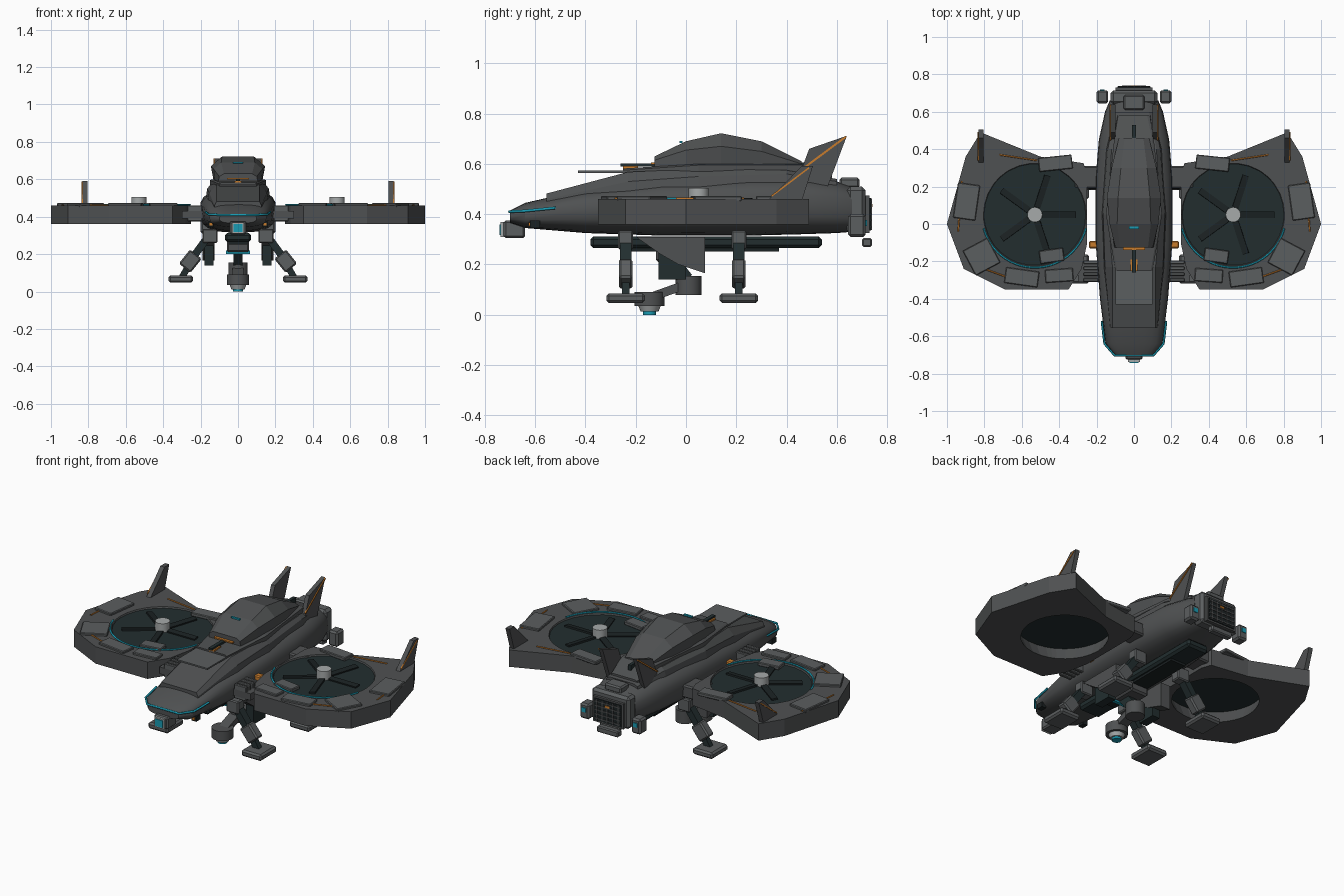
import bpy, bmesh, math
from mathutils import Vector, Matrix

def mat(name, c):
    m = bpy.data.materials.new(name)
    m.diffuse_color = (*c, 1)
    return m

HULL = mat("hull grey", (0.078, 0.082, 0.084))
PANEL = mat("panel grey", (0.105, 0.112, 0.115))
DARK = mat("dark teal", (0.016, 0.027, 0.028))
BLACK = mat("blade black", (0.011, 0.016, 0.017))
SILVER = mat("hub silver", (0.38, 0.40, 0.40))
CYAN = mat("cyan glow", (0.01, 0.33, 0.45))
ORANGE = mat("orange trim", (0.58, 0.20, 0.025))

def finish(bm, name, m, bevel=0, smooth=False):
    bmesh.ops.recalc_face_normals(bm, faces=bm.faces)
    me = bpy.data.meshes.new(name)
    bm.to_mesh(me)
    bm.free()
    me.materials.append(m)
    ob = bpy.data.objects.new(name, me)
    bpy.context.collection.objects.link(ob)
    if bevel:
        mod = ob.modifiers.new("bevel", 'BEVEL')
        mod.width, mod.segments = bevel, 1
    if smooth:
        bpy.ops.object.select_all(action='DESELECT')
        ob.select_set(True)
        bpy.context.view_layer.objects.active = ob
        bpy.ops.object.shade_smooth_by_angle(angle=math.radians(30))
    return ob

def box(name, c, size, m, rot=None, bevel=0.0):
    bm = bmesh.new()
    bmesh.ops.create_cube(bm, size=1, matrix=Matrix.Translation(c)
                          @ (rot or Matrix()) @ Matrix.Diagonal((*size, 1)))
    return finish(bm, name, m, bevel)

def span(name, x, y, z, m, bevel=0.0):
    # box from three (low, high) ranges
    return box(name, [sum(r) / 2 for r in (x, y, z)], [abs(r[1] - r[0]) for r in (x, y, z)], m, None, bevel)

def beam(name, a, b, w, d, m, bevel=0.0):
    a, b = Vector(a), Vector(b)
    rot = (b - a).to_track_quat('Z', 'Y').to_matrix().to_4x4()
    return box(name, (a + b) / 2, (w, d, (b - a).length), m, rot, bevel)

def disc(name, c, r, h, m, n=24, r2=None):
    bm = bmesh.new()
    bmesh.ops.create_cone(bm, cap_ends=True, segments=n, radius1=r, radius2=r2 or r,
                          depth=h, matrix=Matrix.Translation(c))
    return finish(bm, name, m, smooth=n > 16)

def loft(name, rings, m, smooth=False):
    bm = bmesh.new()
    vs = [[bm.verts.new(p) for p in r] for r in rings]
    n = len(vs[0])
    for a, b in zip(vs, vs[1:]):
        for i in range(n):
            bm.faces.new((a[i], a[(i + 1) % n], b[(i + 1) % n], b[i]))
    bm.faces.new(vs[0])
    bm.faces.new(vs[-1])
    return finish(bm, name, m, 0, smooth)

def prism(name, x0, x1, prof, m):
    return loft(name, [[(x, y, z) for y, z in prof] for x in (x0, x1)], m)

def tube(name, pts, r, m):
    cu = bpy.data.curves.new(name, 'CURVE')
    cu.dimensions, cu.bevel_depth, cu.bevel_resolution = '3D', r, 1
    sp = cu.splines.new('POLY')
    sp.points.add(len(pts) - 1)
    for p, q in zip(sp.points, pts):
        p.co = (*q, 1)
    cu.materials.append(m)
    bpy.context.collection.objects.link(bpy.data.objects.new(name, cu))

def oval(y, w, zb, zt, n=24, e=0.72):
    def f(t):
        return math.copysign(abs(t) ** e, t)
    zm, h = (zb + zt) / 2, (zt - zb) / 2
    return [(w * f(math.cos(a)), y, zm + h * f(math.sin(a)))
            for a in (math.tau * i / n for i in range(n))]

# fuselage
loft("fuselage", [oval(*s) for s in [
    (-0.70, 0.10, 0.365, 0.415), (-0.64, 0.152, 0.345, 0.445), (-0.40, 0.182, 0.325, 0.50),
    (-0.10, 0.205, 0.315, 0.535), (0.25, 0.205, 0.315, 0.55), (0.45, 0.188, 0.32, 0.55),
    (0.60, 0.155, 0.325, 0.53), (0.66, 0.13, 0.33, 0.51)]], HULL, True)

def hexa(y, wb, zb, wm, zm, wt, zt):
    half = [(wb, zb), (wm, zm), (wt, zt)]
    return [(x, y, z) for x, z in half] + [(-x, y, z) for x, z in reversed(half)]

# raised spine deck and canopy
loft("spine_deck", [hexa(*s) for s in [
    (-0.555, 0.13, 0.42, 0.125, 0.46, 0.115, 0.482), (-0.23, 0.165, 0.46, 0.155, 0.53, 0.115, 0.568),
    (0.05, 0.175, 0.48, 0.165, 0.55, 0.14, 0.58), (0.40, 0.155, 0.49, 0.14, 0.56, 0.12, 0.575),
    (0.60, 0.11, 0.49, 0.10, 0.53, 0.08, 0.54)]], HULL)
loft("canopy_base", [hexa(*s) for s in [
    (-0.25, 0.10, 0.555, 0.10, 0.575, 0.09, 0.582), (0.05, 0.15, 0.57, 0.15, 0.595, 0.14, 0.60),
    (0.46, 0.105, 0.56, 0.105, 0.595, 0.095, 0.60), (0.58, 0.09, 0.53, 0.085, 0.55, 0.07, 0.555)]], HULL)
loft("canopy", [hexa(*s) for s in [
    (-0.125, 0.105, 0.59, 0.10, 0.615, 0.075, 0.63), (0.00, 0.125, 0.59, 0.13, 0.655, 0.09, 0.69),
    (0.14, 0.13, 0.59, 0.145, 0.67, 0.085, 0.722), (0.30, 0.115, 0.59, 0.12, 0.65, 0.07, 0.69),
    (0.46, 0.08, 0.59, 0.08, 0.60, 0.05, 0.61)]], HULL)
box("canopy_light", (0, -0.02, 0.688), (0.055, 0.012, 0.008), CYAN)
span("canopy_trim", (-0.06, 0.06), (-0.14, -0.125), (0.598, 0.606), ORANGE)
span("rear_slot", (-0.01, 0.01), (0.45, 0.53), (0.57, 0.605), DARK)
span("nose_hatch", (-0.10, 0.10), (-0.43, -0.24), (0.564, 0.573), PANEL)
span("probe_base", (-0.02, 0.02), (-0.25, -0.19), (0.573, 0.592), ORANGE)
span("probe", (-0.011, 0.011), (-0.26, -0.12), (0.59, 0.602), DARK)

# nose sensor and wraparound light
span("nose_sensor", (-0.045, 0.045), (-0.725, -0.64), (0.305, 0.375), PANEL, 0.008)
span("nose_lens_rim", (-0.032, 0.032), (-0.737, -0.72), (0.31, 0.368), SILVER)
span("nose_lens", (-0.024, 0.024), (-0.742, -0.735), (0.318, 0.36), CYAN)
arc = [(0.172, -0.52, 0.425), (0.158, -0.64, 0.413), (0.105, -0.702, 0.41)]
tube("nose_light", arc + [(-x, y, z) for x, y, z in reversed(arc)], 0.006, CYAN)

# tail engine block
span("engine_block", (-0.125, 0.125), (0.64, 0.715), (0.32, 0.51), PANEL, 0.015)
span("exhaust_frame", (-0.10, 0.10), (0.71, 0.73), (0.325, 0.475), HULL)
span("exhaust_grille", (-0.088, 0.088), (0.728, 0.735), (0.335, 0.465), BLACK)
for i in range(5):
    t = i / 4 - 0.5
    box("grille_bar", (0, 0.736, 0.40 + t * 0.10), (0.17, 0.006, 0.006), HULL)
    box("grille_post", (t * 0.14, 0.736, 0.40), (0.006, 0.006, 0.125), HULL)
box("exhaust_marker", (0, 0.739, 0.435), (0.03, 0.004, 0.012), ORANGE)
span("tail_top_box", (-0.055, 0.055), (0.61, 0.69), (0.505, 0.545), PANEL, 0.008)
span("tail_lip", (-0.07, 0.07), (0.70, 0.74), (0.27, 0.305), PANEL, 0.006)

# belly keel and sensor turret
span("belly_keel", (-0.07, 0.07), (-0.38, 0.54), (0.265, 0.312), DARK, 0.012)
span("belly_plate", (-0.05, 0.05), (-0.22, 0.37), (0.252, 0.268), BLACK)
span("turret_mount", (-0.06, 0.06), (-0.12, 0.05), (0.21, 0.28), HULL, 0.01)
span("turret_light", (-0.063, 0.063), (-0.11, -0.09), (0.20, 0.22), CYAN)
beam("turret_arm_upper", (0, -0.07, 0.23), (0, 0.0, 0.14), 0.05, 0.06, DARK)
disc("turret_joint", (0, 0.01, 0.117), 0.052, 0.075, HULL)
beam("turret_arm_lower", (0, 0.0, 0.12), (0, -0.14, 0.07), 0.06, 0.035, HULL)
disc("turret_head", (0, -0.145, 0.062), 0.06, 0.056, HULL)
disc("turret_neck", (0, -0.145, 0.024), 0.035, 0.024, SILVER, r2=0.045)
disc("turret_lens", (0, -0.145, 0.007), 0.026, 0.014, CYAN)

# duct outline on the right side, sampled around the fan centre
CX, CY, R = 0.53, 0.05, 0.275
OUT = [(0.25, 0.27), (0.27, 0.325), (0.50, 0.36), (0.82, 0.49), (0.90, 0.36), (1.0, 0.0),
       (0.91, -0.24), (0.69, -0.35), (0.35, -0.35), (0.28, -0.24), (0.25, -0.10)]

def edge_distance(a):
    d = Vector((math.cos(a), math.sin(a)))
    best = 9
    for p, q in zip(OUT, OUT[1:] + OUT[:1]):
        p, e = Vector(p) - Vector((CX, CY)), Vector(q) - Vector(p)
        k = d.cross(e)
        if abs(k) > 1e-9:
            t, u = p.cross(e) / k, p.cross(d) / k
            if t > 0 and -1e-5 <= u <= 1 + 1e-5:
                best = min(best, t)
    return max(best, R + 0.004)

def duct(s):
    angs = sorted({round(math.atan2(y - CY, x - CX) % math.tau, 5) for x, y in OUT}
                  | {round(math.radians(12 * i), 5) for i in range(30)})
    bm = bmesh.new()
    cols = []
    for a in angs:
        o = edge_distance(a)
        ring = [(o, 0.46), (o, 0.36), (0.235, 0.36), (R, 0.46)]
        cols.append([bm.verts.new((s * (CX + r * math.cos(a)), CY + r * math.sin(a), z)) for r, z in ring])
    for i, c in enumerate(cols):
        d = cols[(i + 1) % len(cols)]
        for j in range(4):
            bm.faces.new((c[j], d[j], d[(j + 1) % 4], c[(j + 1) % 4]))
    finish(bm, "fan_duct", HULL)

for s in (1, -1):
    # fan duct, rotor and trim
    duct(s)
    disc("fan_backplate", (s * CX, CY, 0.446), R, 0.012, DARK, 36)
    for i in range(5):
        a = math.tau * i / 5
        box("fan_blade", (s * CX + 0.13 * math.cos(a), CY + 0.13 * math.sin(a), 0.457),
            (0.18, 0.034, 0.01), BLACK, Matrix.Rotation(a, 4, 'Z') @ Matrix.Rotation(0.12, 4, 'X'))
    disc("fan_hub", (s * CX, CY, 0.477), 0.04, 0.055, SILVER)
    tube("duct_light", [(s * (CX + 0.283 * math.cos(a)), CY + 0.283 * math.sin(a), 0.463)
         for a in (math.radians(195 + 6 * i) for i in range(26))], 0.005, CYAN)
    for x, y, w, d, r in [(0.42, 0.325, 0.18, 0.075, -6), (0.895, 0.12, 0.12, 0.19, 8),
                          (0.815, -0.175, 0.15, 0.15, -28), (0.60, -0.285, 0.18, 0.085, 8),
                          (0.40, -0.275, 0.15, 0.07, -4), (0.44, -0.17, 0.13, 0.07, -8)]:
        box("duct_panel", (s * x, y, 0.462), (w, d, 0.022), PANEL,
            Matrix.Rotation(s * math.radians(r), 4, 'Z'), 0.004)
    for a, b in [((0.92, 0.23), (0.94, -0.04)), ((0.80, -0.24), (0.69, -0.28)), ((0.72, 0.37), (0.52, 0.34))]:
        tube("duct_trim", [(s * a[0], a[1], 0.462), (s * b[0], b[1], 0.462)], 0.004, ORANGE)
    # wing roots, ribbed actuators
    span("wing_root", (s * 0.16, s * 0.32), (0.19, 0.31), (0.38, 0.455), HULL, 0.008)
    span("front_root", (s * 0.16, s * 0.30), (-0.31, -0.20), (0.39, 0.43), HULL)
    for i in range(4):
        span("actuator_rib", (s * 0.19, s * 0.27), (-0.31 + 0.032 * i, -0.29 + 0.032 * i), (0.375, 0.46), PANEL, 0.004)
    span("side_marker", (s * 0.195, s * 0.24), (-0.13, -0.09), (0.40, 0.445), ORANGE, 0.006)
    box("nose_marker", (s * 0.145, -0.60, 0.36), (0.03, 0.04, 0.03), BLACK)
    box("chin_marker", (s * 0.145, -0.622, 0.36), (0.015, 0.008, 0.015), ORANGE)
    # fins
    prism("wing_fin", s * 0.805, s * 0.832, [(0.32, 0.45), (0.41, 0.54), (0.46, 0.592), (0.505, 0.592), (0.46, 0.45)], HULL)
    prism("tail_fin", s * 0.10, s * 0.125, [(0.43, 0.50), (0.49, 0.66), (0.64, 0.712), (0.56, 0.50)], HULL)
    beam("tail_fin_stripe", (s * 0.126, 0.45, 0.57), (s * 0.126, 0.637, 0.709), 0.008, 0.008, ORANGE)
    beam("wing_fin_stripe", (s * 0.833, 0.34, 0.472), (s * 0.833, 0.49, 0.585), 0.006, 0.006, ORANGE)
    # tail side thrusters
    span("tail_thruster", (s * 0.138, s * 0.20), (0.645, 0.715), (0.31, 0.40), PANEL, 0.01)
    box("thruster_light", (s * 0.169, 0.717, 0.365), (0.025, 0.006, 0.025), CYAN)
    # belly side pods
    prism("belly_pod", s * 0.125, s * 0.19, [(-0.20, 0.31), (0.075, 0.31), (0.075, 0.165), (-0.03, 0.20), (-0.10, 0.24)], HULL)
    span("pod_core", (s * 0.13, s * 0.18), (-0.11, 0.0), (0.14, 0.25), DARK)
    # landing legs
    for y in (-0.24, 0.21):
        span("leg_mount", (s * 0.11, s * 0.19), (y - 0.03, y + 0.03), (0.26, 0.335), PANEL, 0.006)
        beam("leg_upper", (s * 0.155, y, 0.30), (s * 0.25, y, 0.17), 0.045, 0.04, DARK)
        beam("leg_knee", (s * 0.225, y, 0.20), (s * 0.285, y, 0.125), 0.055, 0.08, PANEL, 0.008)
        beam("leg_lower", (s * 0.26, y, 0.145), (s * 0.30, y, 0.075), 0.03, 0.035, DARK)
        span("foot", (s * 0.24, s * 0.372), (y - 0.077, y + 0.077), (0.047, 0.085), PANEL, 0.01)
